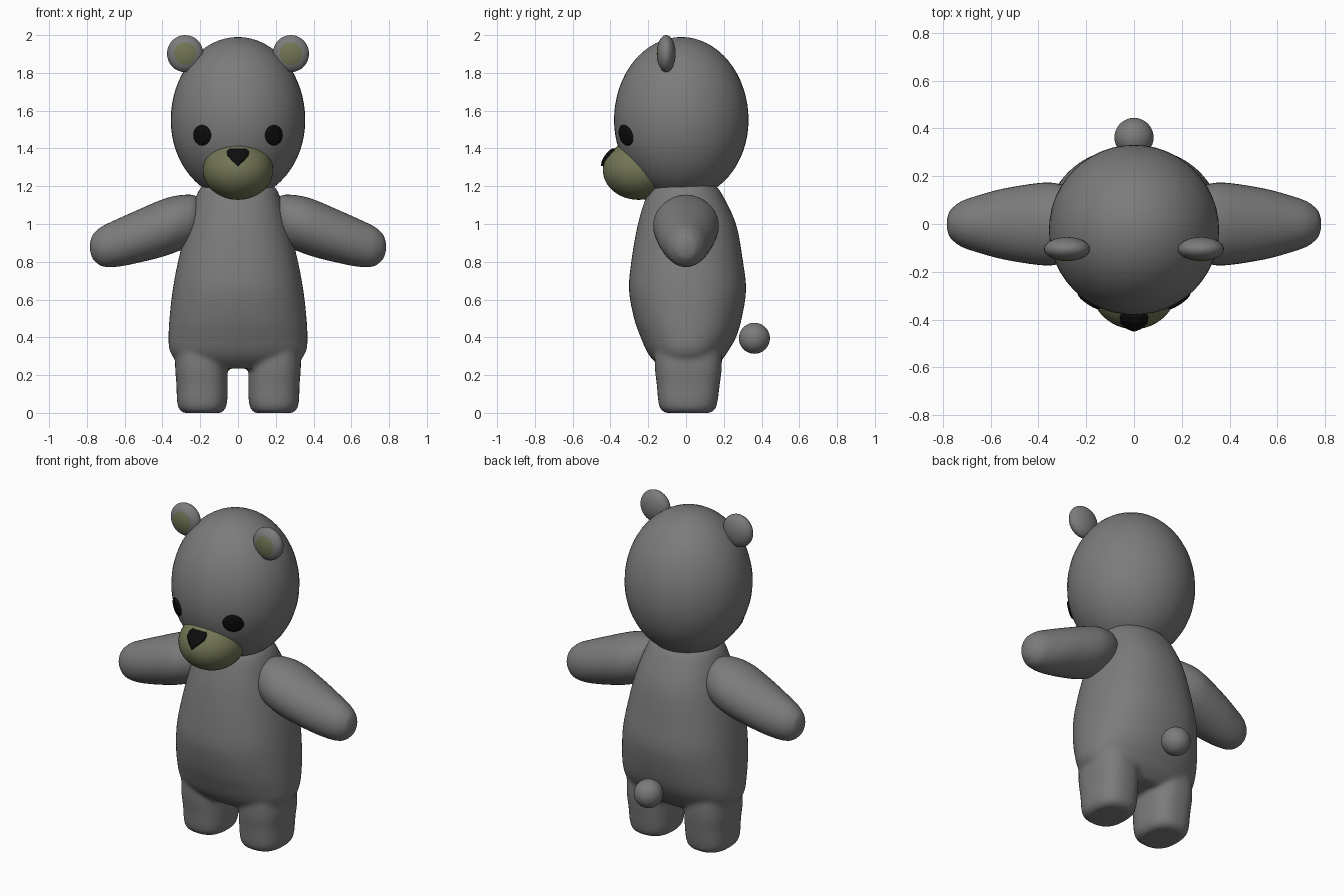
import bpy, bmesh, math
from mathutils import Vector

if "Cube" in bpy.data.objects:
    bpy.data.objects.remove(bpy.data.objects["Cube"])


def material(name, rgb):
    m = bpy.data.materials.new(name)
    m.diffuse_color = (*rgb, 1)
    m.use_nodes = True
    m.node_tree.nodes["Principled BSDF"].inputs["Base Color"].default_value = m.diffuse_color
    return m


GREY = material("grey fur", (0.2, 0.2, 0.2))
OLIVE = material("olive muzzle", (0.17, 0.18, 0.09))
BLACK = material("black", (0.004, 0.004, 0.004))


def finish(name, bm, *mats):
    bmesh.ops.recalc_face_normals(bm, faces=bm.faces[:])
    for f in bm.faces:
        f.smooth = True
    me = bpy.data.meshes.new(name)
    bm.to_mesh(me)
    bm.free()
    for m in mats:
        me.materials.append(m)
    ob = bpy.data.objects.new(name, me)
    bpy.context.collection.objects.link(ob)
    return ob


def smooth_rows(rows, steps=4):
    """Catmull-Rom interpolation through the section rows."""
    pts = [Vector(r) for r in rows]
    out = []
    for i in range(len(pts) - 1):
        a, b, c, d = pts[max(i - 1, 0)], pts[i], pts[i + 1], pts[min(i + 2, len(pts) - 1)]
        for k in range(steps):
            t = k / steps
            out.append(0.5 * (2 * b + (c - a) * t + (2 * a - 5 * b + 4 * c - d) * t * t
                              + (3 * b - a - 3 * c + d) * t ** 3))
    return out + [pts[-1]]


def loft(bm, rows, place, power=2.0, n=40):
    """Skin superellipse sections; rows are (along, centre u, centre v, radius u, radius v)."""
    rings = []
    for s, cu, cv, ru, rv in smooth_rows(rows):
        ring = []
        for i in range(n):
            a = 2 * math.pi * i / n
            c, d = math.cos(a), math.sin(a)
            u = cu + ru * math.copysign(abs(c) ** (2 / power), c)
            v = cv + rv * math.copysign(abs(d) ** (2 / power), d)
            ring.append(bm.verts.new(place(s, u, v)))
        rings.append(ring)
    for p, q in zip(rings, rings[1:]):
        for i in range(n):
            j = (i + 1) % n
            bm.faces.new((p[i], p[j], q[j], q[i]))
    bm.faces.new(rings[0])
    bm.faces.new(rings[-1])


def ball(centre, radii, seg=48, rings=32):
    bm = bmesh.new()
    bmesh.ops.create_uvsphere(bm, u_segments=seg, v_segments=rings, radius=1)
    bmesh.ops.scale(bm, vec=radii, verts=bm.verts)
    bmesh.ops.translate(bm, vec=centre, verts=bm.verts)
    return bm


def button(name, outline, centre, surface, height):
    """Low dome with the given outline, laid on the front of an ellipsoid."""
    (cx, cy, cz), (rx, ry, rz) = surface
    bm = bmesh.new()
    rings = []
    for k, h in ((1, -0.01), (1, 0.6), (0.9, 0.9), (0.5, 1), (0.05, 1)):
        ring = []
        for dx, dz in outline:
            x, z = centre[0] + dx * k, centre[1] + dz * k
            r = max(0, 1 - ((x - cx) / rx) ** 2 - ((z - cz) / rz) ** 2)
            ring.append(bm.verts.new((x, cy - ry * math.sqrt(r) - h * height, z)))
        rings.append(ring)
    n = len(outline)
    for p, q in zip(rings, rings[1:]):
        for i in range(n):
            bm.faces.new((p[i], p[(i + 1) % n], q[(i + 1) % n], q[i]))
    bm.faces.new(rings[-1])
    return finish(name, bm, BLACK)


# Torso and legs, blended into one skin
bm = bmesh.new()
profile = [(0.235, 0.22, -0.12, 0.14), (0.28, 0.325, -0.175, 0.19), (0.33, 0.362, -0.21, 0.225),
           (0.4, 0.368, -0.24, 0.265), (0.5, 0.363, -0.275, 0.295), (0.65, 0.346, -0.302, 0.318),
           (0.8, 0.318, -0.29, 0.302), (1.0, 0.268, -0.255, 0.265), (1.16, 0.217, -0.205, 0.19),
           (1.21, 0.18, -0.17, 0.15)]
loft(bm, [(z, 0, (a + b) / 2, r, (b - a) / 2) for z, r, a, b in profile],
     lambda s, u, v: (u, v, s), 2.25, 56)
leg = [(0, 0.19, 0.01, 0.1, 0.12), (0.02, 0.19, 0.01, 0.122, 0.145), (0.06, 0.19, 0.01, 0.133, 0.157),
       (0.15, 0.19, 0.012, 0.136, 0.167), (0.25, 0.195, 0.012, 0.138, 0.178), (0.4, 0.195, 0.012, 0.13, 0.175)]
for side in (-1, 1):
    loft(bm, leg, lambda s, u, v: (side * u, v, s), 2.5)
body = finish("body", bm, GREY)
remesh = body.modifiers.new("blend", 'REMESH')
remesh.mode = 'VOXEL'
remesh.voxel_size = 0.013
remesh.use_smooth_shade = True
relax = body.modifiers.new("relax", 'SMOOTH')
relax.factor = 0.5
relax.iterations = 8

# Head and muzzle
HEAD = ((0, -0.025, 1.55), (0.356, 0.356, 0.42))
bm = ball(*HEAD)
for v in bm.verts:
    if v.co.z > 1.55:
        v.co.z = 1.55 + (v.co.z - 1.55) * 0.44 / 0.42
finish("head", bm, GREY)
MUZZLE = ((0, -0.25, 1.285), (0.186, 0.19, 0.157))
finish("muzzle", ball(*MUZZLE), OLIVE)

# Nose: rounded triangle pointing down
nose = [(-0.058, 0.03), (-0.045, 0.043), (0, 0.045), (0.045, 0.043), (0.058, 0.03),
        (0.056, 0.005), (0.03, -0.022), (0, -0.05), (-0.03, -0.022), (-0.056, 0.005)]
button("nose", nose, (0, 1.356), MUZZLE, 0.015)

oval = [(0.047 * math.cos(math.tau * i / 24), 0.054 * math.sin(math.tau * i / 24)) for i in range(24)]
arm = [(0.18, 0, 1.04, 0.07, 0.07), (0.21, 0, 1.03, 0.11, 0.11), (0.25, 0, 1.02, 0.145, 0.135),
       (0.33, 0, 1.0, 0.171, 0.149), (0.41, 0, 0.975, 0.17, 0.151), (0.55, 0, 0.928, 0.147, 0.138),
       (0.65, 0, 0.897, 0.12, 0.124), (0.72, 0, 0.882, 0.096, 0.105), (0.76, 0, 0.88, 0.067, 0.074),
       (0.775, 0, 0.88, 0.045, 0.05), (0.783, 0, 0.88, 0.015, 0.018)]
for side, label in ((-1, "right"), (1, "left")):
    # Eye
    button(label + "_eye", oval, (side * 0.19, 1.47), HEAD, 0.015)
    # Arm
    bm = bmesh.new()
    loft(bm, arm, lambda s, u, v: (side * s, u, v))
    finish(label + "_arm", bm, GREY)
    # Ear, with the inner front faces in the muzzle colour
    bm = bmesh.new()
    bmesh.ops.create_uvsphere(bm, u_segments=32, v_segments=24, radius=1)
    for v in bm.verts:
        x, y, z = v.co
        v.co = (side * 0.28 + x * 0.096, -0.105 - z * 0.05, 1.902 + y * 0.098)
    for f in bm.faces:
        c = f.calc_center_median()
        if c.y < -0.105 and math.hypot(c.x - side * 0.28, c.z - 1.902) < 0.06:
            f.material_index = 1
    finish(label + "_ear", bm, GREY, OLIVE)

# Tail
finish("tail", ball((0, 0.362, 0.395), (0.082, 0.082, 0.082), 32, 24), GREY)
